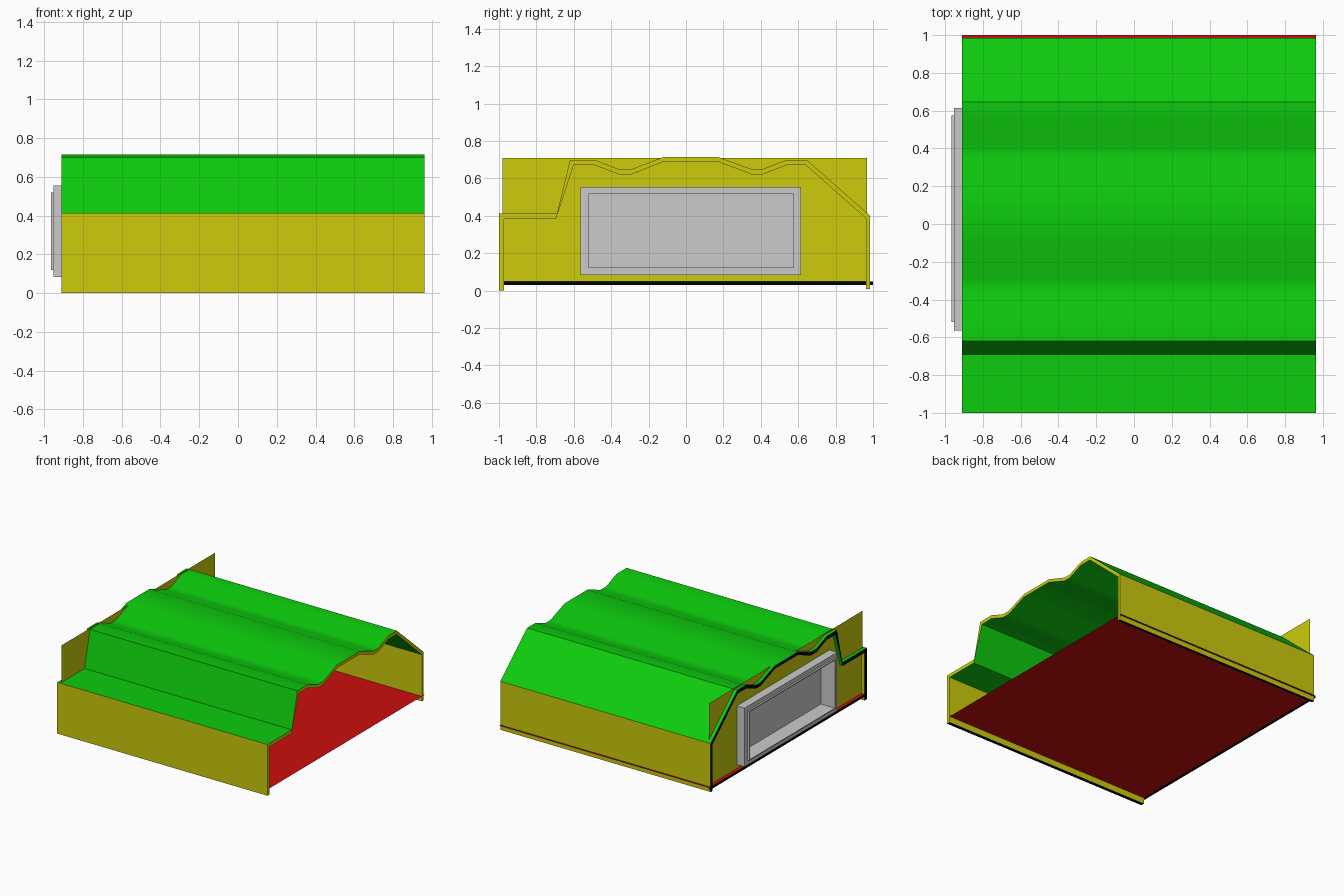
import bpy, bmesh, math

if "Cube" in bpy.data.objects:
    bpy.data.objects.remove(bpy.data.objects["Cube"])


def material(name, rgb):
    m = bpy.data.materials.new(name)
    m.diffuse_color = (*rgb, 1)
    m.use_nodes = True
    m.node_tree.nodes["Principled BSDF"].inputs["Base Color"].default_value = m.diffuse_color
    return m


GREEN = material("green", (0.004, 0.604, 0.004))
YELLOW = material("yellow", (0.604, 0.604, 0.004))
RED = material("red", (0.604, 0.004, 0.004))
BLACK = material("black", (0, 0, 0))


def finish(name, bm, mats=()):
    bmesh.ops.recalc_face_normals(bm, faces=bm.faces[:])
    me = bpy.data.meshes.new(name)
    bm.to_mesh(me)
    bm.free()
    ob = bpy.data.objects.new(name, me)
    bpy.context.collection.objects.link(ob)
    for m in mats:
        me.materials.append(m)
    return ob


def rect(y0, y1, z0, z1):
    return [(y0, z0), (y1, z0), (y1, z1), (y0, z1)]


def strip(name, a, b, x0, x1, closed=False, mats=()):
    """Solid between two matching yz outlines, from x0 to x1 (a flat sheet if x0 == x1)."""
    bm = bmesh.new()
    rows = [[bm.verts.new((x, y, z)) for y, z in path]
            for x, path in ((x0, a), (x1, a), (x1, b), (x0, b))]
    n = len(a)
    for i in range(n if closed else n - 1):
        j = (i + 1) % n
        for k in ((1,) if x0 == x1 else range(4)):
            p, q = rows[k], rows[(k + 1) % 4]
            bm.faces.new((p[i], p[j], q[j], q[i]))
    if not closed:
        for i in (0, n - 1):
            bm.faces.new([r[i] for r in rows])
    bmesh.ops.delete(bm, geom=[v for v in bm.verts if not v.link_faces], context='VERTS')
    return finish(name, bm, mats)


def sheet(name, corners, mats=()):
    bm = bmesh.new()
    bm.faces.new([bm.verts.new(c) for c in corners])
    return finish(name, bm, mats)


X0, X1 = -0.91, 0.963

# Bent shell: front wall, stepped corrugated roof and back wall
outer = [(-1, 0), (-1, .412), (-.69, .412), (-.62, .70), (-.49, .70), (-.36, .65),
         (-.29, .65), (-.12, .715), (.17, .715), (.35, .65), (.41, .65),
         (.54, .70), (.645, .70), (.985, .40), (.985, .01)]
inner = [(-.972, 0), (-.972, .384), (-.695, .384), (-.6, .672), (-.49, .672), (-.36, .622),
         (-.29, .622), (-.12, .69), (.17, .69), (.35, .622), (.41, .622),
         (.54, .672), (.64, .672), (.963, .385), (.963, .01)]
shell = strip("roof_and_walls", outer, inner, X0, X1, mats=(GREEN, YELLOW, BLACK))
for f in shell.data.polygons:
    n = f.normal
    if n.x < -.9 or (n.z < -.9 and f.center.z < .1):
        f.material_index = 2
    elif n.x > .9 or abs(n.y) > .99:
        f.material_index = 1
bpy.context.view_layer.objects.active = shell
shell.select_set(True)
bpy.ops.object.shade_smooth_by_angle(angle=math.radians(30))

# Floor sheet with a dark folded edge at the window end
sheet("floor", [(X0, -.972, .05), (X1, -.972, .05), (X1, 1, .05), (X0, 1, .05)], (RED,))
sheet("floor_edge", [(X0, y, z) for y, z in rect(-.972, 1, .03, .05)], (BLACK,))

# Thin end plate with the window opening
opening = rect(-.52, .575, .12, .52)
strip("end_plate", rect(-.98, .968, .05, .71), opening, -.883, -.883, True, (YELLOW,))

# Window: outer frame, projecting lip and recessed panel
strip("window_frame", rect(-.563, .615, .083, .555), opening, -.952, -.87, True)
strip("window_lip", opening, rect(-.512, .567, .128, .512), -.966, -.84, True)
sheet("window_panel", [(-.842, y, z) for y, z in opening])
